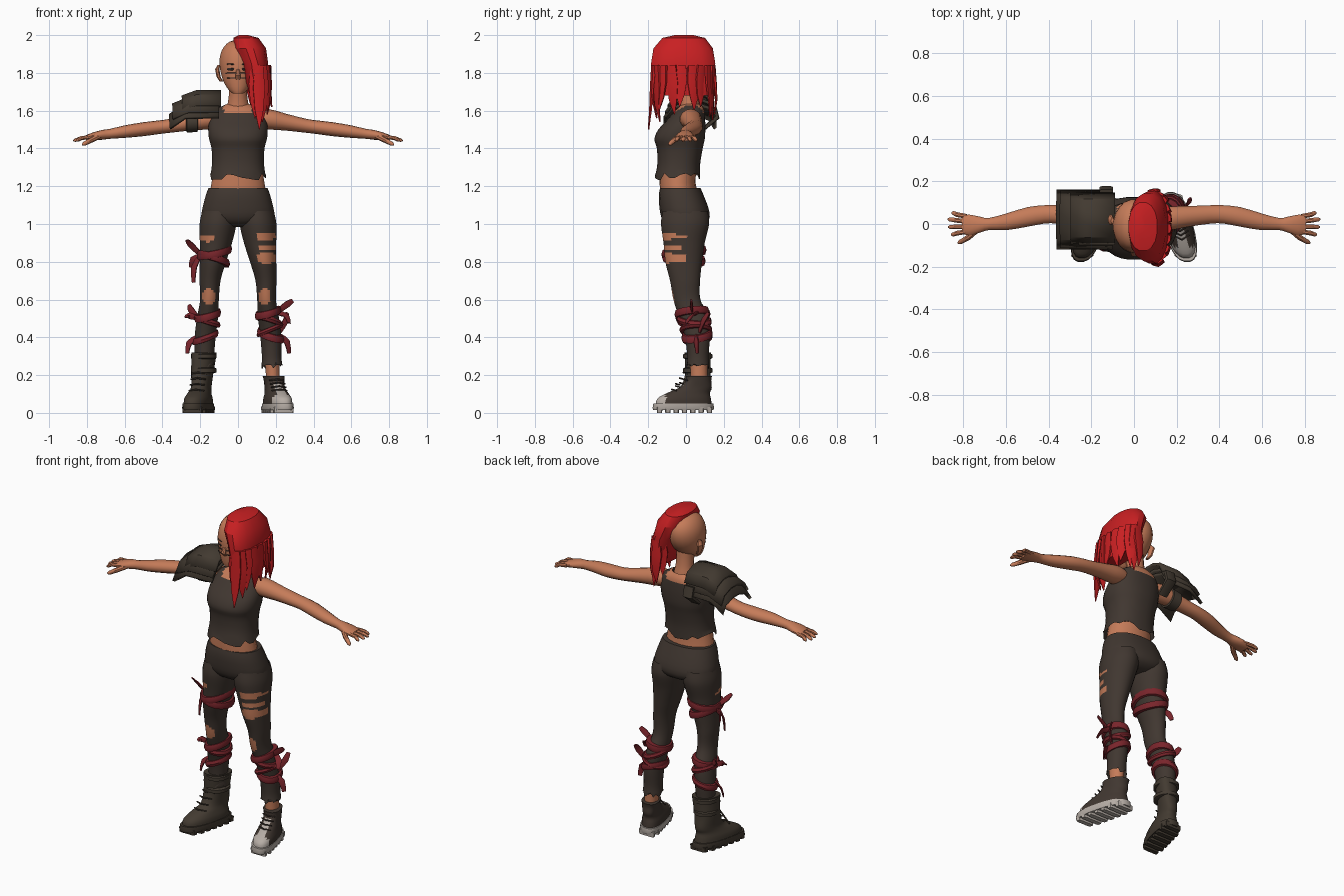
import bpy, bmesh, math, random
from mathutils import Vector

random.seed(4)


def material(name, rgb):
    m = bpy.data.materials.new(name)
    m.diffuse_color = (*rgb, 1)
    return m


SKIN = material("skin", (0.56, 0.20, 0.10))
CLOTH = material("dark_cloth", (0.052, 0.038, 0.030))
LEATHER = material("leather", (0.056, 0.043, 0.031))
HAIR = material("red_hair", (0.58, 0.014, 0.016))
WRAP = material("red_wrap", (0.19, 0.018, 0.024))
RUBBER = material("pale_rubber", (0.47, 0.42, 0.38))
INK = material("face_ink", (0.03, 0.022, 0.02))


def finish(name, bm, mats, rule=None, angle=40):
    bmesh.ops.recalc_face_normals(bm, faces=bm.faces)
    if rule:
        for f in bm.faces:
            f.material_index = int(rule(f.calc_center_median()))
    me = bpy.data.meshes.new(name)
    bm.to_mesh(me)
    bm.free()
    for m in mats:
        me.materials.append(m)
    ob = bpy.data.objects.new(name, me)
    bpy.context.collection.objects.link(ob)
    bpy.ops.object.select_all(action='DESELECT')
    ob.select_set(True)
    bpy.context.view_layer.objects.active = ob
    bpy.ops.object.shade_smooth_by_angle(angle=math.radians(angle))
    return ob


def refine(path, k):
    """Catmull-Rom subdivision of a list of tuples."""
    out = []
    for i in range(len(path) - 1):
        p0, p1, p2, p3 = (path[max(0, min(len(path) - 1, i + d))] for d in (-1, 0, 1, 2))
        for j in range(k):
            t = j / k
            out.append(tuple(0.5 * (2 * b + (c - a) * t + (2 * a - 5 * b + 4 * c - d) * t * t
                                    + (3 * b - a - 3 * c + d) * t ** 3)
                             for a, b, c, d in zip(p0, p1, p2, p3)))
    return out + [tuple(path[-1])]


def tube(name, mats, path, axis=None, ref=(0, 1, 0), n=14, k=1, p=2, jag=0, cap=True,
         rule=None, sx=1, warp=None, angle=40):
    """Loft of ellipses (x, y, z, half width, half depth); ref is the depth direction."""
    path = refine(path, k) if k > 1 else path
    pts = [Vector(q[:3]) for q in path]
    bm, rings = bmesh.new(), []
    for i, q in enumerate(path):
        t = Vector(axis) if axis else (pts[min(i + 1, len(pts) - 1)] - pts[max(i - 1, 0)]).normalized()
        u = Vector(ref).cross(t).normalized()
        v = t.cross(u)
        ring = []
        for j in range(n):
            a = math.tau * (j + 0.5) / n
            c, s = math.cos(a), math.sin(a)
            co = pts[i] + u * q[3] * math.copysign(abs(c) ** (2 / p), c) \
                + v * q[4] * math.copysign(abs(s) ** (2 / p), s)
            if jag and i == len(path) - 1:
                co -= t * random.uniform(-jag, jag)
            if warp:
                co = warp(co)
            ring.append(bm.verts.new((co.x * sx, co.y, co.z)))
        rings.append(ring)
    for a, b in zip(rings, rings[1:]):
        for j in range(n):
            bm.faces.new((a[j], a[(j + 1) % n], b[(j + 1) % n], b[j]))
    if cap:
        bm.faces.new(rings[0])
        bm.faces.new(rings[-1])
    return finish(name, bm, mats, rule, angle)


UP = (0, 0, 1)


def column(name, mats, rows, **kw):
    """Loft with level rings."""
    return tube(name, mats, rows, axis=UP, **kw)


# Head, neck and waist
column("head", [SKIN], [(0, -.085, 1.69, .028, .03), (0, -.07, 1.71, .05, .052), (0, -.04, 1.75, .076, .088),
                        (0, -.02, 1.8, .092, .112), (0, -.01, 1.85, .099, .124), (0, -.005, 1.9, .094, .12),
                        (0, -.005, 1.94, .074, .1), (0, -.005, 1.965, .045, .06), (0, -.005, 1.974, .01, .02)],
       k=2, n=20)
column("neck", [SKIN], [(0, .025, 1.54, .08, .06), (0, .02, 1.62, .06, .054), (0, .01, 1.68, .05, .05),
                        (0, 0, 1.77, .05, .055)], k=2)
column("waist", [SKIN], [(0, -.04, 1.32, .125, .095), (0, -.045, 1.22, .142, .095), (0, -.035, 1.14, .155, .1)], n=18)
tube("nose", [SKIN], [(0, -.122, 1.825, .008, .008), (0, -.142, 1.785, .014, .012), (0, -.13, 1.768, .014, .006)], n=8)
for s in (1, -1):
    column("ear", [SKIN], [(.088, .01, 1.755, .01, .012), (.103, .015, 1.78, .012, .02),
                           (.11, .02, 1.82, .012, .026), (.1, .015, 1.842, .008, .014)], n=8, sx=s)


# Painted face marks: eyes, brows, mouth and strap lines following the face
def face_line(name, x0, x1, z, w, out=0.0):
    rows = []
    for i in range(7):
        x = x0 + (x1 - x0) * i / 6
        y = -.02 - .113 * math.sqrt(1 - (x / .093) ** 2) - out
        rows.append((x, y, z, .004, w * (.4 if i in (0, 6) else 1)))
    tube(name, [INK], rows, axis=(1, 0, 0), ref=UP, n=6)


for s in (1, -1):
    face_line("eye", s * .022, s * .058, 1.82, .007)
    face_line("brow", s * .018, s * .062, 1.846, .003)
face_line("strap_line_upper", -.065, .07, 1.799, .003)
face_line("strap_line_lower", -.06, .068, 1.773, .003)

# Hair swept over one side, with hanging locks
column("hair", [HAIR], [(.028, -.01, 2.0, .025, .05), (.042, -.012, 1.985, .068, .115), (.062, -.015, 1.93, .088, .16),
                        (.088, -.015, 1.85, .073, .173), (.1, -.015, 1.75, .067, .17), (.115, -.01, 1.68, .05, .145)],
       n=16, p=2.2, angle=30)
ENDS = [1.56, 1.5, 1.54, 1.6, 1.58, 1.62, 1.6, 1.62, 1.57, 1.55, 1.58, 1.63]
for i, end in enumerate(ENDS):
    a = math.radians(-100 + 215 * i / (len(ENDS) - 1))
    r = Vector((math.cos(a), math.sin(a), 0))
    base = Vector((.1 + .062 * r.x, -.015 + .158 * r.y, 0))
    lock = []
    for t, w, o in ((0, .025, 0), (.35, .036, .006), (.7, .026, .009), (1, .002, -.004 + .02 * (i % 2))):
        c = base + r * o
        lock.append((c.x, c.y + .012 * t * (-1) ** i, 1.84 + (end - 1.84) * t, w, .014 - .01 * t))
    tube("hair_lock", [HAIR], lock, ref=r, n=6, angle=30)


# Sleeveless top with open neck and torn hem
def top_rule(c):
    return abs(c.x) < .075 and c.z > 1.59 - .01 * (c.y < 0)


column("top", [CLOTH, SKIN], [(0, .03, 1.635, .06, .05), (0, .022, 1.605, .118, .075), (0, .0, 1.55, .15, .102),
                              (0, -.022, 1.5, .158, .125), (0, -.034, 1.45, .154, .134), (0, -.033, 1.4, .141, .122),
                              (0, -.038, 1.32, .138, .114), (0, -.045, 1.25, .148, .12)],
       k=3, n=28, p=2.3, jag=.022, cap=False, rule=top_rule)

# Trousers: seat and two legs with torn openings
column("trouser_seat", [CLOTH], [(0, -.03, 1.19, .158, .108), (0, -.025, 1.15, .172, .12), (0, -.012, 1.09, .188, .13),
                                 (0, -.003, 1.04, .192, .13), (0, 0, 1.005, .15, .11), (0, 0, .985, .08, .07)],
       k=2, n=24, p=2.3)
LEG = [(.1, -.005, 1.07, .09, .12), (.106, -.005, 1.0, .098, .128), (.117, -.01, .9, .086, .11),
       (.133, -.012, .8, .07, .098), (.148, -.005, .7, .056, .08), (.151, .005, .6, .05, .072),
       (.162, .042, .5, .056, .078), (.174, .06, .4, .056, .066), (.178, .063, .3, .052, .057),
       (.18, .063, .25, .056, .06)]
HOLES = {1: [(.15, .935, .055, .022), (.155, .875, .05, .014), (.155, .82, .055, .03), (.14, .615, .032, .045)],
         -1: [(.16, .925, .045, .02), (.155, .615, .034, .045)]}
for s, side in ((1, "left"), (-1, "right")):
    def torn(c, s=s):
        return c.y < 0 and any(((c.x * s - x) / w) ** 2 + ((c.z - z) / h) ** 2 < 1 for x, z, w, h in HOLES[s])
    column("trouser_leg_" + side, [CLOTH, SKIN], LEG, k=8, n=24, sx=s, jag=.022, cap=False, rule=torn)
column("left_ankle", [SKIN], [(.178, .063, .34, .045, .05), (.183, .068, .23, .038, .045), (.188, .07, .1, .036, .046)])


# Footwear, toes turned out
def splay(c):
    return Vector((c.x - .24 * (c.y - .07), c.y, c.z))


def shoe_rule(c):
    mid = .19 - .24 * (c.y - .07)
    return (c.y < -.105 and c.z < .1) or (c.y < -.01 and abs(c.x - mid) < .022 and c.z < .165)


LOW = [(.19, -.012, .04, .066, .15), (.19, -.01, .075, .064, .143), (.19, .012, .105, .054, .115),
       (.19, .052, .135, .048, .085)]
SHOE = LOW + [(.19, .066, .17, .05, .068), (.188, .068, .195, .054, .07)]
BOOT = LOW + [(.188, .062, .2, .054, .068), (.182, .062, .27, .06, .068), (.178, .062, .32, .064, .07)]
for s, name, mat, rows, sole in ((1, "shoe", CLOTH, SHOE, RUBBER), (-1, "boot", LEATHER, BOOT, LEATHER)):
    column(name, [mat, RUBBER], rows, k=3, n=24, p=2.4, sx=s, warp=splay, rule=shoe_rule if s > 0 else None)
    column(name + "_sole", [sole], [(.19, -.014, .014, .066, .16), (.19, -.014, .025, .07, .164),
                                    (.19, -.014, .05, .068, .16)], n=24, p=2.6, sx=s, warp=splay)
    for i in range(7):
        y = -.14 + i * .044
        w = .05 if i in (0, 6) else .062
        column(name + "_tread", [sole], [(.19, y, 0, w, .014), (.19, y, .03, w + .003, .016)],
               n=8, p=6, sx=s, warp=splay)
    for i in range(4):
        y, z = -.062 + i * .02, .118 + i * (.018 if s > 0 else .03)
        tube(name + "_lace", [mat], [(.15, y + .01, z, .004, .004), (.19, y - .012, z + .006, .005, .005),
                                     (.23, y + .01, z, .004, .004)], ref=UP, n=6, sx=s, warp=splay)
for z in (.225, .3):
    column("boot_strap", [LEATHER], [(.182, .062, z - .014, .06, .069), (.182, .062, z - .01, .069, .077),
                                     (.182, .062, z + .01, .069, .077), (.182, .062, z + .014, .06, .069)],
           n=18, sx=-1)


# Cloth wraps tied around the legs, with loose tails
def leg_at(z):
    for a, b in zip(LEG, LEG[1:]):
        if b[2] <= z <= a[2]:
            t = (a[2] - z) / (a[2] - b[2])
            return [p + (q - p) * t for p, q in zip(a, b)]


def wrap(s, z, h, tilt, tilt_y=0):
    x, y, _, rx, ry = leg_at(z)

    def lean(c):
        return Vector((c.x, c.y, c.z + tilt * (c.x - x) + tilt_y * (c.y - y)))
    rows = [(x, y, z + dz * h, rx + g, ry + g) for dz, g in ((-.5, -.01), (-.42, .011), (0, .017), (.42, .011), (.5, -.01))]
    column("leg_wrap", [WRAP], rows, n=16, sx=s, warp=lean)


for s, z, h, tilt, ty in ((-1, .85, .045, -.2, .1), (-1, .815, .045, .3, -.1), (-1, .515, .045, -.25, .1),
                          (-1, .485, .035, .3, 0), (-1, .4, .04, -.35, .1), (1, .53, .045, .25, .1),
                          (1, .49, .035, -.3, -.1), (1, .41, .045, -.3, .15), (1, .44, .03, .4, 0)):
    wrap(s, z, h, tilt, ty)
TAILS = [(-1, .2, -.03, .84, .27, -.06, .915), (-1, .2, -.02, .83, .235, -.04, .69), (-1, .2, .0, .83, .25, .03, .77),
         (-1, .21, .03, .5, .275, .0, .505), (-1, .21, .05, .5, .26, .09, .57), (-1, .22, .04, .4, .268, .02, .315),
         (1, .2, .03, .53, .29, .03, .595), (1, .21, .06, .53, .27, .0, .475), (1, .22, .05, .41, .27, .06, .315),
         (1, .22, .07, .43, .26, .12, .53)]
for s, x0, y0, z0, x1, y1, z1 in TAILS:
    mx, my, mz = (x0 + x1) / 2 + .015, (y0 + y1) / 2, (z0 + z1) / 2 + .012
    tube("wrap_tail", [WRAP], [(x0, y0, z0, .013, .008), (mx, my, mz, .02, .006), (x1, y1, z1, .012, .004)],
         ref=(.6, -.8, .1), n=6, k=2, sx=s)

# Arms and hands
ARM = [(.1, .02, 1.555, .05, .04), (.16, .025, 1.555, .058, .054), (.25, .035, 1.54, .05, .045),
       (.36, .045, 1.52, .044, .037), (.42, .045, 1.512, .044, .036), (.5, .033, 1.502, .047, .037),
       (.6, .01, 1.489, .04, .033), (.68, 0, 1.477, .029, .026), (.72, -.003, 1.472, .038, .026),
       (.77, -.005, 1.463, .05, .021), (.805, -.002, 1.455, .044, .015)]
FINGERS = [(.036, .855, .052), (.012, .872, .022), (-.013, .87, -.014), (-.036, .857, -.05)]
for s, side in ((1, "left"), (-1, "right")):
    tube("arm_" + side, [SKIN], ARM, axis=(1, 0, 0), ref=UP, k=2, sx=s)
    for y0, x1, y1 in FINGERS:
        tube("finger", [SKIN], [(.785, y0, 1.459, .012, .012), (.83, (y0 + y1) / 2, 1.455, .012, .011),
                                (x1 - .008, y1, 1.443, .01, .009), (x1, y1, 1.44, .004, .004)], ref=UP, n=8, sx=s)
    tube("thumb", [SKIN], [(.73, -.02, 1.468, .017, .016), (.775, -.062, 1.445, .014, .014),
                           (.815, -.085, 1.424, .011, .011), (.825, -.09, 1.419, .004, .004)], ref=UP, n=8, sx=s)


# Layered shoulder armour: overlapping bent plates
def plate(name, stations, y0, y1, drop):
    bm, rows = bmesh.new(), []
    for x, z in stations:
        rows.append([bm.verts.new((x, y0 + (y1 - y0) * t, z - drop * d))
                     for t, d in ((0, 1), (.14, .3), (.4, 0), (.62, 0), (.88, .3), (1, 1))])
    for a, b in zip(rows, rows[1:]):
        for j in range(5):
            bm.faces.new((a[j], b[j], b[j + 1], a[j + 1]))
    ob = finish(name, bm, [LEATHER], angle=25)
    mod = ob.modifiers.new("thickness", 'SOLIDIFY')
    mod.thickness, mod.offset = .018, 0


plate("shoulder_plate_upper", [(-.09, 1.7), (-.22, 1.7), (-.295, 1.672)], -.09, .14, .075)
plate("shoulder_plate_middle", [(-.1, 1.665), (-.26, 1.665), (-.345, 1.63)], -.105, .15, .075)
plate("shoulder_plate_lower", [(-.1, 1.635), (-.28, 1.63), (-.36, 1.575)], -.112, .155, .07)
tube("arm_strap", [LEATHER], [(-.275, .036, 1.535, .045, .04), (-.27, .036, 1.536, .06, .054),
                              (-.215, .032, 1.545, .063, .058), (-.21, .032, 1.545, .045, .04)],
     axis=(1, 0, 0), ref=UP, n=16)
tube("armour_back_strap", [LEATHER], [(-.13, .09, 1.5, .03, .01), (-.13, .165, 1.565, .032, .014),
                                      (-.13, .15, 1.62, .032, .012)], n=8, p=5)
